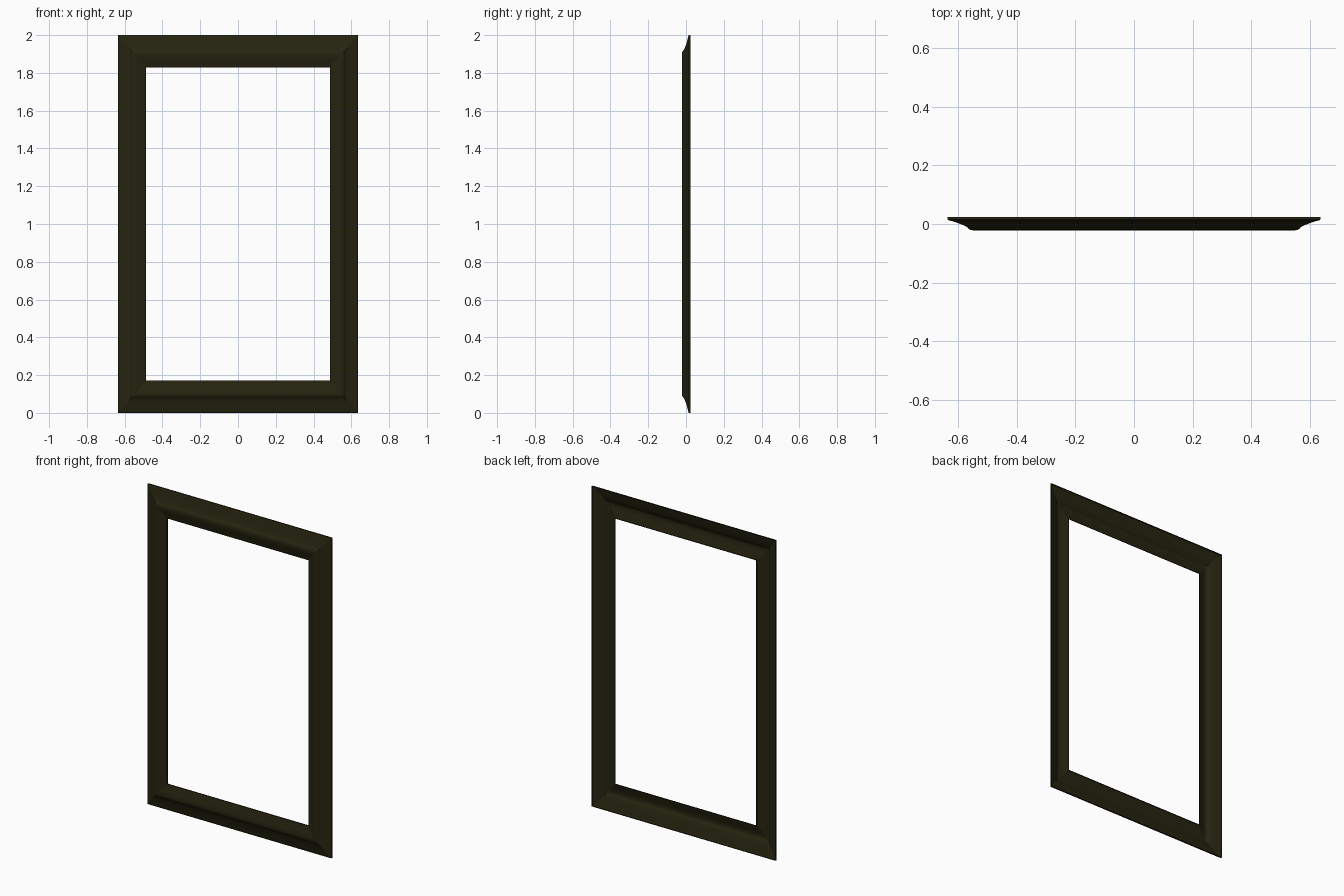
import bpy, bmesh, math

if "Cube" in bpy.data.objects:
    bpy.data.objects.remove(bpy.data.objects["Cube"])

HALF_W, HEIGHT = 0.635, 2.0
STRETCH_Z = 1.16   # top and bottom rails are slightly wider than the sides

# Moulding cross-section: (inset from the outer edge, depth y)
PROFILE = [(0.0, 0.024), (0.0, 0.015), (0.003, 0.0125), (0.012, 0.0105),
           (0.03, 0.005), (0.046, -0.001), (0.060, -0.007), (0.068, -0.012),
           (0.072, -0.017), (0.078, -0.0205), (0.086, -0.0215),
           (0.098, -0.020), (0.115, -0.014), (0.130, -0.009),
           (0.142, -0.006), (0.147, -0.003), (0.148, 0.003)]

dark_wood = bpy.data.materials.new("dark olive wood")
dark_wood.diffuse_color = (0.019, 0.0175, 0.005, 1)
dark_wood.use_nodes = True
dark_wood.node_tree.nodes["Principled BSDF"].inputs["Base Color"].default_value = dark_wood.diffuse_color

# Open-backed moulding: one mitred rectangle per profile point
bm = bmesh.new()
rings = []
for inset, y in PROFILE:
    w, dz = HALF_W - inset, inset * STRETCH_Z
    corners = [(-w, dz), (w, dz), (w, HEIGHT - dz), (-w, HEIGHT - dz)]
    rings.append([bm.verts.new((x, y, z)) for x, z in corners])
for outer, inner in zip(rings, rings[1:]):
    for i in range(4):
        j = (i + 1) % 4
        bm.faces.new((outer[i], outer[j], inner[j], inner[i]))

mesh = bpy.data.meshes.new("picture_frame")
bm.to_mesh(mesh)
bm.free()
mesh.materials.append(dark_wood)
frame = bpy.data.objects.new("picture_frame", mesh)
bpy.context.collection.objects.link(frame)

# Smooth along the moulding, crisp at the mitres and lips
bpy.context.view_layer.objects.active = frame
frame.select_set(True)
bpy.ops.object.shade_smooth_by_angle(angle=math.radians(30))
# keep mitre joints sharp
bm = bmesh.new()
bm.from_mesh(mesh)
for e in bm.edges:
    a, b = e.verts
    if abs(a.co.x - b.co.x) < 0.1 and abs(a.co.z - b.co.z) < 0.1:
        e.smooth = False
bm.to_mesh(mesh)
bm.free()
